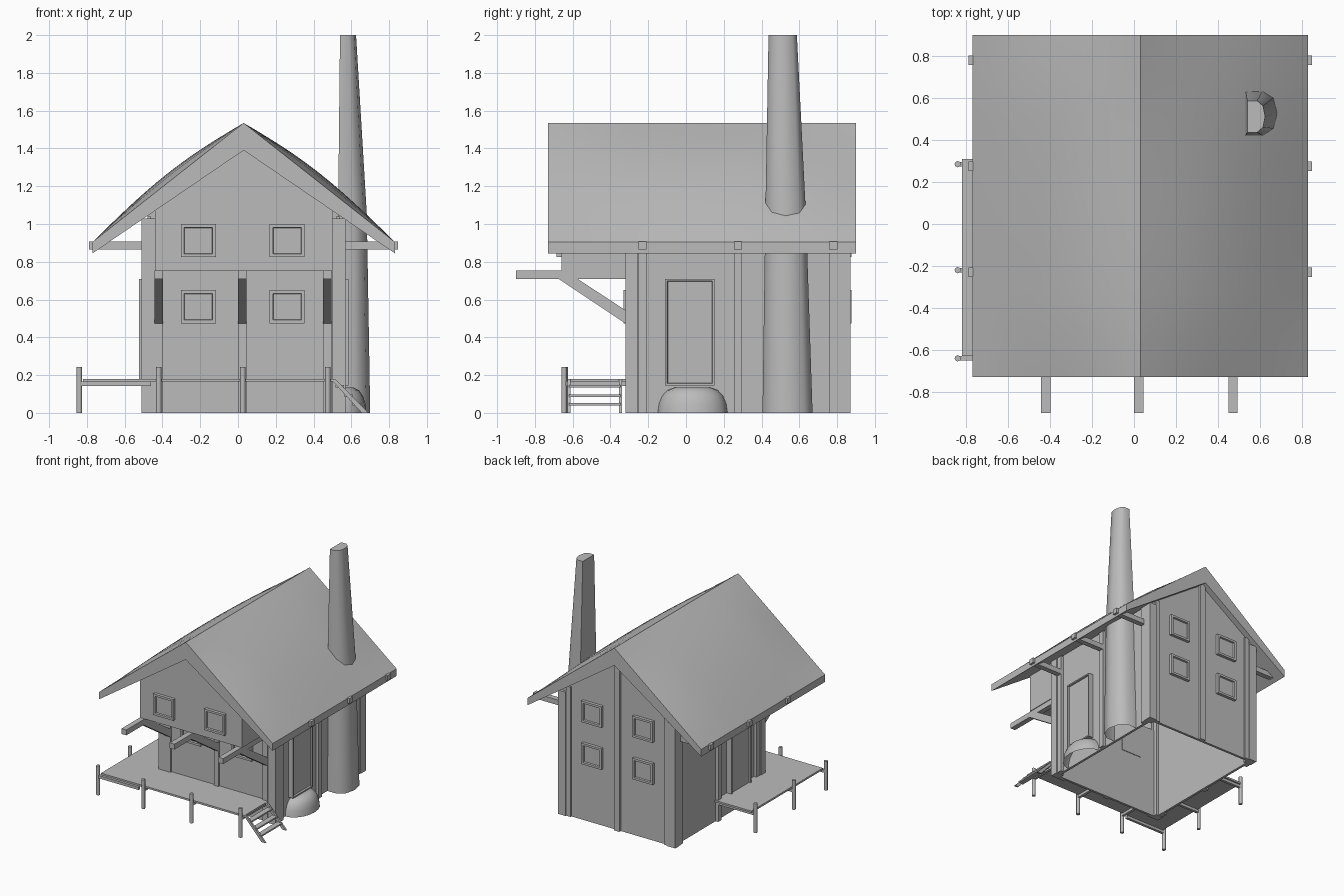
import bpy, bmesh, math
from mathutils import Vector

if "Cube" in bpy.data.objects:
    bpy.data.objects.remove(bpy.data.objects["Cube"])

CX = 0.03          # ridge line of the house
EAVE, RIDGE = 0.845, 1.39
FRONT, BACK, UPPER = -0.32, 0.87, -0.66

grey = bpy.data.materials.new("plain grey")
grey.use_nodes = True
grey.diffuse_color = (0.5, 0.5, 0.5, 1)
grey.node_tree.nodes["Principled BSDF"].inputs["Base Color"].default_value = (0.5, 0.5, 0.5, 1)


def finish(name, bm, smooth=None):
    bmesh.ops.recalc_face_normals(bm, faces=bm.faces)
    mesh = bpy.data.meshes.new(name)
    bm.to_mesh(mesh)
    bm.free()
    mesh.materials.append(grey)
    ob = bpy.data.objects.new(name, mesh)
    bpy.context.collection.objects.link(ob)
    if smooth:
        bpy.ops.object.select_all(action='DESELECT')
        ob.select_set(True)
        bpy.context.view_layer.objects.active = ob
        bpy.ops.object.shade_smooth_by_angle(angle=math.radians(smooth))
    return ob


def box_bm(x, y, z):
    bm = bmesh.new()
    bmesh.ops.create_cube(bm, size=1)
    for v in bm.verts:
        v.co = [r[0] if c < 0 else r[1] for c, r in zip(v.co, (x, y, z))]
    return bm


def box(name, x, y, z):
    return finish(name, box_bm(x, y, z))


def prism(name, points, axis, lo, hi):
    """Extrude a flat outline along an axis."""
    bm = bmesh.new()
    def place(p, d):
        co = list(p)
        co.insert(axis, d)
        return bm.verts.new(co)
    face = bm.faces.new([place(p, lo) for p in points])
    ext = bmesh.ops.extrude_face_region(bm, geom=[face])
    for v in ext["geom"]:
        if isinstance(v, bmesh.types.BMVert):
            v.co[axis] = hi
    return finish(name, bm)


def framed(name, x, y, z, direction, rim):
    """Box with a recessed panel on the face that looks along direction."""
    bm = box_bm(x, y, z)
    bm.normal_update()
    d = Vector(direction)
    faces = [f for f in bm.faces if f.normal.dot(d) > 0.9]
    bmesh.ops.inset_region(bm, faces=faces, thickness=rim, depth=0)
    bmesh.ops.inset_region(bm, faces=faces, thickness=0.004, depth=-0.014)
    return finish(name, bm)


def loft(name, rings, cap_first, cap_last, smooth):
    """Bridge closed rings of points."""
    bm = bmesh.new()
    loops = [[bm.verts.new(p) for p in ring] for ring in rings]
    n = len(loops[0])
    for a, b in zip(loops, loops[1:]):
        for i in range(n):
            j = (i + 1) % n
            bm.faces.new((a[i], a[j], b[j], b[i]))
    if cap_first:
        bm.faces.new(loops[0])
    if cap_last:
        bm.faces.new(loops[-1])
    return finish(name, bm, smooth)


def under_roof(x):
    return RIDGE + 0.02 - 0.68 * abs(x - CX)


# Roof: straight gable ends, swelling outward between them
rings = []
steps, half = 12, 0.80
for k in range(9):
    u = k / 8
    y = -0.73 + 1.63 * u
    ring = []
    for i in range(-steps, steps + 1):
        t = abs(i) / steps
        bulge = 0.05 * math.sqrt(max(0, math.sin(math.pi * u))) * math.sin(math.pi * t)
        ring.append((CX + half * i / steps, y, 1.535 - 0.63 * t + bulge))
    ring += [(CX + half, y, EAVE), (CX, y, RIDGE), (CX - half, y, EAVE)]
    rings.append(ring)
loft("roof", rings, True, True, 35)


# Walls, open at the bottom
def gable(name, hw, z0, y0, y1):
    prism(name, [(CX - hw, z0), (CX + hw, z0), (CX + hw, under_roof(CX + hw)),
                 (CX, under_roof(CX)), (CX - hw, under_roof(CX - hw))], 1, y0, y1)


gable("back_wall", 0.51, 0, 0.83, 0.85)
gable("upper_front_wall", 0.47, 0.755, UPPER, UPPER + 0.02)
box("lower_front_wall", (CX - 0.51, CX + 0.51), (-0.305, -0.285), (0, 0.76))
box("overhang_floor", (CX - 0.47, CX + 0.47), (UPPER, -0.29), (0.755, 0.77))
for side, s in (("left", 1), ("right", -1)):
    def xs(a, b):
        return sorted((CX + s * a, CX + s * b))
    box(side + "_wall", xs(0.49, 0.51), (-0.30, 0.85), (0, 1.04))
    box(side + "_overhang_wall", xs(0.45, 0.47), (UPPER, -0.29), (0.755, 1.07))
    # Corner posts with narrow strips beside them
    for label, y0, y1 in (("front", FRONT, -0.255), ("back", 0.80, BACK)):
        box(f"{side}_{label}_corner_post", xs(0.47, 0.54), (y0, y1), (0, 1.03))
    # Side studs and the rafters that pass through the eaves
    for i, y in enumerate((-0.23, 0.275, 0.78)):
        box(f"{side}_stud_{i}", xs(0.50, 0.535), (y - 0.022, y + 0.022), (0, 1.03))
        box(f"{side}_rafter_{i}", xs(0.45, 0.818), (y - 0.022, y + 0.022), (0.865, 0.908))
    framed(side + "_door", xs(0.50, 0.555), (-0.11, 0.15), (0.145, 0.71), (s, 0, 0), 0.015)
    box(side + "_back_strip", xs(0.43, 0.47), (0.84, 0.862), (0, 1.08))

box("back_centre_post", (CX - 0.025, CX + 0.025), (0.84, BACK), (0, 1.39))

# Windows
for col, x in (("right", -0.21), ("left", 0.26)):
    for row, z, yf in (("lower", 0.562, -0.33), ("upper", 0.912, UPPER - 0.025)):
        wx, wz = (x - 0.093, x + 0.093), (z - 0.088, z + 0.088)
        framed(f"front_{row}_{col}_window", wx, (yf, yf + 0.05), wz, (0, -1, 0), 0.025)
        framed(f"back_{row}_{col}_window", wx, (0.825, 0.875), wz, (0, 1, 0), 0.025)

# Overhang beams with diagonal braces and wall posts
for i, x in enumerate((-0.42, 0.023, 0.472)):
    w = (x - 0.022, x + 0.022)
    box(f"overhang_beam_{i}", w, (-0.90, -0.29), (0.71, 0.755))
    prism(f"brace_{i}", [(-0.675, 0.71), (-0.575, 0.71), (-0.315, 0.54), (-0.315, 0.47)], 0, *w)
    box(f"front_wall_post_{i}", w, (FRONT, -0.29), (0, 0.72))

# Tapering chimney with a rounded outer side
rings = []
for z, x0, x1, y0, y1 in ((0, 0.52, 0.70, 0.405, 0.67), (1.05, 0.53, 0.682, 0.42, 0.635),
                          (2.0, 0.54, 0.625, 0.437, 0.587)):
    outline = ((0, 0), (0.55, 0), (0.88, 0.16), (1, 0.5), (0.88, 0.84), (0.55, 1), (0, 1))
    rings.append([(x0 + (x1 - x0) * a, y0 + (y1 - y0) * b, z) for a, b in outline])
loft("chimney", rings, False, True, 45)

# Rounded doorstep mound
rings = []
for z, r in ((0, 1), (0.05, 0.96), (0.09, 0.87), (0.12, 0.72), (0.135, 0.5)):
    rings.append([(0.54 + 0.14 * r * math.cos(a), 0.035 + 0.185 * r * math.sin(a), z)
                  for a in (math.pi * (k / 10 - 0.5) for k in range(11))])
loft("doorstep", rings, False, True, 50)

# Deck wrapping the front and the right side
prism("deck", [(-0.82, -0.63), (0.50, -0.63), (0.50, -0.30), (-0.48, -0.30),
               (-0.48, 0.31), (-0.82, 0.31)], 2, 0.165, 0.18)


def deck_post(name, x, y):
    bm = bmesh.new()
    bmesh.ops.create_cone(bm, cap_ends=True, segments=8, radius1=0.015, radius2=0.015, depth=0.243)
    bmesh.ops.translate(bm, verts=bm.verts, vec=(x, y, 0.1215))
    finish(name, bm, 50)


for i, x in enumerate((-0.42, 0.025, 0.475)):
    deck_post(f"front_deck_post_{i}", x, -0.645)
    box(f"front_joist_{i}", (x - 0.011, x + 0.011), (-0.645, -0.30), (0.143, 0.166))
for i, y in enumerate((-0.64, -0.22, 0.285)):
    deck_post(f"side_deck_post_{i}", -0.84, y)
    box(f"side_joist_{i}", (-0.84, -0.46), (y - 0.011, y + 0.011), (0.143, 0.166))

# Stairs at the end of the deck
for i, y in enumerate((-0.62, -0.347)):
    prism(f"stair_rail_{i}", [(0.49, 0.18), (0.515, 0.18), (0.69, 0), (0.655, 0)],
          1, y - 0.008, y + 0.008)
for i, z in enumerate((0.04, 0.085, 0.135)):
    x = 0.675 - z * 0.95
    box(f"stair_tread_{i}", (x - 0.03, x + 0.015), (-0.62, -0.347), (z, z + 0.012))
